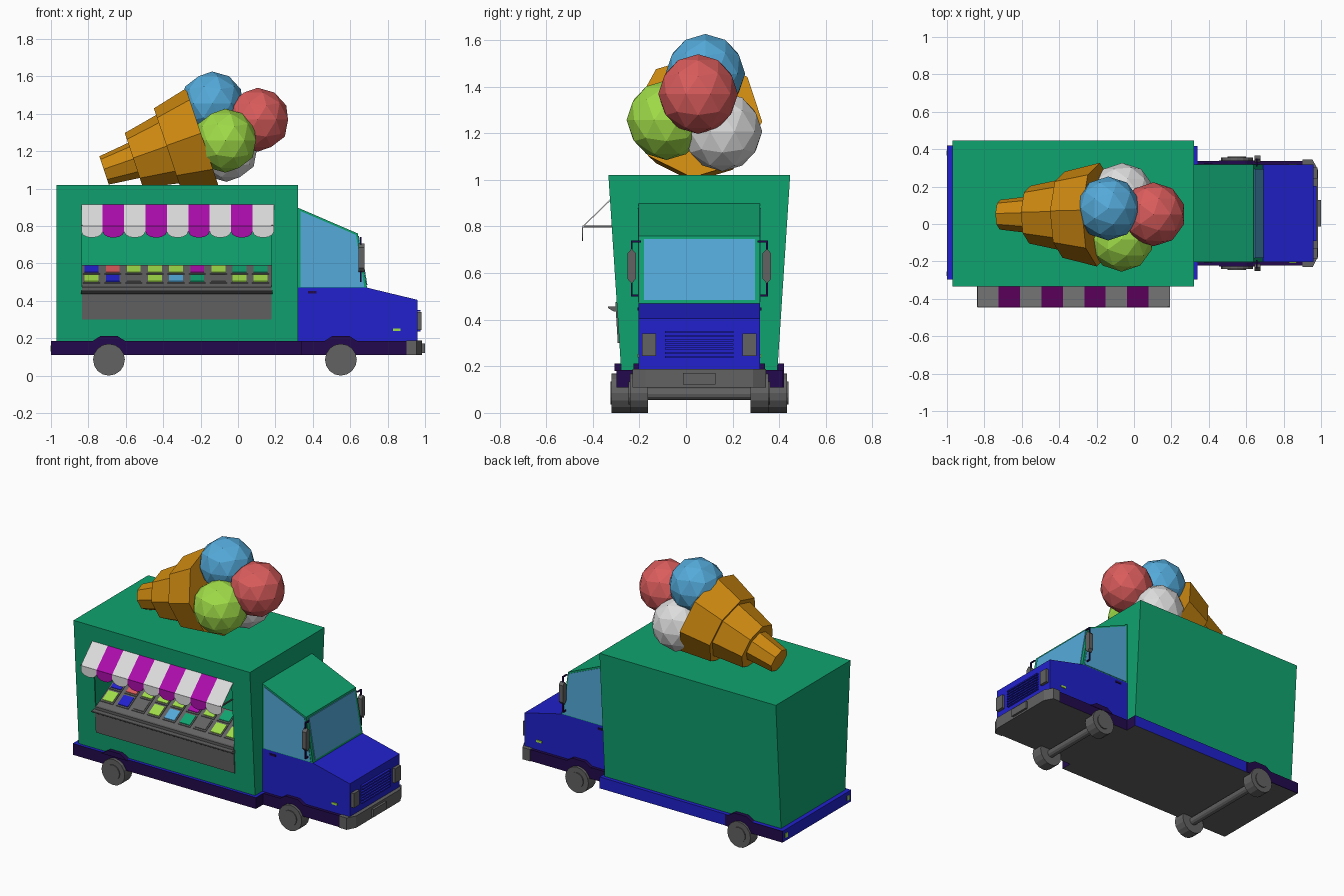
import bpy, bmesh, math
from mathutils import Vector

if "Cube" in bpy.data.objects:
    bpy.data.objects.remove(bpy.data.objects["Cube"])

CY = 0.057  # centre line of the truck


def lin(c):
    c /= 255
    return c / 12.92 if c <= 0.04045 else ((c + 0.055) / 1.055) ** 2.4


def material(name, r, g, b):
    m = bpy.data.materials.new(name)
    m.diffuse_color = (lin(r), lin(g), lin(b), 1)
    m.use_nodes = True
    m.node_tree.nodes["Principled BSDF"].inputs["Base Color"].default_value = m.diffuse_color
    return m


GREEN = material("green", 16, 163, 112)
BLUE = material("blue", 33, 33, 205)
DARK = material("dark_purple", 34, 10, 76)
GREY = material("grey", 98, 98, 98)
WHITE = material("white", 220, 220, 220)
MAGENTA = material("magenta", 172, 12, 172)
ORANGE = material("wafer_orange", 204, 136, 16)
SKY = material("sky_blue", 84, 170, 218)
RED = material("red", 218, 92, 92)
LIME = material("lime", 160, 220, 72)


def finish(name, bm, *mats):
    bmesh.ops.recalc_face_normals(bm, faces=bm.faces)
    me = bpy.data.meshes.new(name)
    bm.to_mesh(me)
    bm.free()
    for m in mats:
        me.materials.append(m)
    ob = bpy.data.objects.new(name, me)
    bpy.context.collection.objects.link(ob)
    return ob


def prism(name, pts, lo, hi, axis, mat):
    """Extrude a 2D profile along an axis from lo to hi."""
    place = {"x": lambda a, b, d: (d, a, b),
             "y": lambda a, b, d: (a, d, b),
             "z": lambda a, b, d: (a, b, d)}[axis]
    bm = bmesh.new()
    v0 = [bm.verts.new(place(a, b, lo)) for a, b in pts]
    v1 = [bm.verts.new(place(a, b, hi)) for a, b in pts]
    bm.faces.new(v0)
    bm.faces.new(v1)
    n = len(pts)
    for i in range(n):
        j = (i + 1) % n
        bm.faces.new((v0[i], v0[j], v1[j], v1[i]))
    return finish(name, bm, mat)


def box(name, x0, x1, y0, y1, z0, z1, mat):
    return prism(name, [(x0, z0), (x1, z0), (x1, z1), (x0, z1)], y0, y1, "y", mat)


def cylinder(name, x, z, r, y0, y1, mat, n=16):
    pts = [(x + r * math.cos(2 * math.pi * i / n), z + r * math.sin(2 * math.pi * i / n)) for i in range(n)]
    return prism(name, pts, y0, y1, "y", mat)


def half(z):  # half width of the tapered van body at a height
    return 0.335 + (z - 0.18) * 0.0655


# Van body: tapered shell with a serving opening in the front side
def ring(bm, x0, x1, z0, z1, side):
    return [bm.verts.new((x, CY + side * half(z), z)) for x, z in ((x0, z0), (x1, z0), (x1, z1), (x0, z1))]


bm = bmesh.new()
f = ring(bm, -0.97, 0.32, 0.18, 1.02, -1)
b = ring(bm, -0.97, 0.32, 0.18, 1.02, 1)
o = ring(bm, -0.835, 0.18, 0.455, 0.905, -1)
bm.faces.new(b)
for i in range(4):
    j = (i + 1) % 4
    bm.faces.new((f[i], f[j], b[j], b[i]))
    bm.faces.new((f[i], f[j], o[j], o[i]))
body = finish("van_body", bm, GREEN)
sol = body.modifiers.new("wall", "SOLIDIFY")
sol.thickness = 0.01
sol.offset = -1

# Counter with front panel and ledge
fy = lambda z: CY - half(z)
prism("serving_counter", [(fy(0.30) - 0.007, 0.30), (fy(0.46) - 0.007, 0.475), (-0.285, 0.475), (-0.08, 0.59), (-0.08, 0.30)],
      -0.835, 0.18, "x", GREY)
prism("counter_ledge", [(-0.335, 0.45), (-0.335, 0.457), (-0.29, 0.457), (-0.29, 0.435), (-0.31, 0.435)],
      -0.84, 0.185, "x", GREY)

# Tubs of ice cream in two rows
rows = [(0.515, (LIME, BLUE, GREY, LIME, SKY, GREEN, GREY, LIME, LIME)),
        (0.564, (BLUE, RED, LIME, LIME, LIME, MAGENTA, LIME, GREEN, GREEN))]
for z, colours in rows:
    y = -0.285 + (z - 0.475) / 0.115 * 0.205
    for i, m in enumerate(colours):
        x = -0.783 + i * 0.113
        for nm, wx, wy, up, mm in (("tub_rim", 0.045, 0.04, 0.004, GREY), ("tub_filling", 0.037, 0.032, 0.008, m)):
            dz = wy * 0.56
            prism(nm, [(y - wy, z - dz + up), (y + wy, z + dz + up), (y + wy, z + dz - 0.01), (y - wy, z - dz - 0.01)],
                  x - wx, x + wx, "x", mm)

# Striped awning with scalloped flaps
w = 1.03 / 9
for i in range(9):
    x0 = -0.838 + i * w
    m = MAGENTA if i % 2 else WHITE
    prism("awning_stripe", [(-0.325, 0.917), (-0.445, 0.80), (-0.445, 0.794), (-0.325, 0.91)], x0, x0 + w, "x", m)
    arc = [(x0 + w / 2 - w / 2 * math.cos(math.pi * k / 6), 0.77 - 0.033 * math.sin(math.pi * k / 6)) for k in range(7)]
    prism("awning_scallop", [(x0, 0.80)] + arc + [(x0 + w, 0.80)], -0.446, -0.442, "y", m)
for x in (-0.835, 0.182):
    box("awning_rod", x - 0.004, x + 0.004, -0.445, -0.315, 0.796, 0.804, GREY)

# Chassis
rear = box("rear_chassis", -1.0, 0.34, CY - 0.355, CY + 0.36, 0.11, 0.185, DARK)
rear.data.materials.append(BLUE)
rear.data.materials.append(GREY)
for p in rear.data.polygons:
    n = p.normal
    if n.z < -0.5:
        p.material_index = 2
    elif n.y > 0.5 or n.x < -0.5 or n.z > 0.5:
        p.material_index = 1
box("rear_skirt_plate", -1.0, -0.58, CY + 0.358, CY + 0.363, 0.11, 0.185, DARK)
front = box("front_chassis", 0.34, 0.91, CY - 0.28, CY + 0.28, 0.11, 0.185, DARK)
front.data.materials.append(GREY)
for p in front.data.polygons:
    p.material_index = int(p.normal.z < -0.5)

# Cab: blue lower part, green upper part, glass plates
H = 0.26
prism("cab_lower", [(0.315, 0.18), (0.96, 0.18), (0.96, 0.405), (0.69, 0.47), (0.315, 0.47)], CY - H, CY + H, "y", BLUE)
prism("cab_upper", [(0.315, 0.47), (0.69, 0.47), (0.64, 0.76), (0.315, 0.90)], CY - H, CY + H, "y", GREEN)
prism("windscreen", [(0.688, 0.485), (0.692, 0.485), (0.647, 0.747), (0.642, 0.747)], CY - 0.238, CY + 0.238, "y", SKY)

# Mirrored cab, wheel and lamp parts
for s in (-1, 1):
    def span(a, c):
        return sorted((CY + s * a, CY + s * c))
    prism("side_window", [(0.333, 0.475), (0.675, 0.475), (0.631, 0.752), (0.333, 0.88)], *span(H - 0.002, H + 0.003), "y", SKY)
    box("door_handle", 0.375, 0.42, *span(H, H + 0.006), 0.44, 0.452, DARK)
    box("side_indicator", 0.83, 0.87, *span(H, H + 0.005), 0.238, 0.252, LIME)
    box("headlight", 0.955, 0.98, *span(0.185, 0.245), 0.245, 0.34, GREY)
    box("rear_lamp", -1.003, -0.995, *span(0.31, 0.335), 0.13, 0.16, LIME)
    y0, y1 = span(0.272, 0.308)
    ym = (y0 + y1) / 2
    prism("mirror", [(y0, 0.575), (ym, 0.555), (y1, 0.575), (y1, 0.685), (ym, 0.705), (y0, 0.685)], 0.645, 0.675, "x", GREY)
    box("mirror_post", 0.652, 0.66, *span(0.286, 0.294), 0.50, 0.74, DARK)
    for z in (0.50, 0.732):
        box("mirror_arm", 0.652, 0.66, *span(0.25, 0.294), z, z + 0.008, DARK)
    for x, out, side in ((-0.69, 0.382, 0.36), (0.55, 0.304, 0.28)):
        cylinder("wheel", x, 0.085, 0.085, *span(out - 0.085, out - 0.006), GREY)
        cylinder("wheel_hub", x, 0.085, 0.05, *span(out - 0.01, out), GREY)
        prism("wheel_arch", [(x - 0.095, 0.18), (x - 0.045, 0.212), (x + 0.045, 0.212), (x + 0.095, 0.18)],
              *span(side - 0.06, side + 0.003), "y", DARK)
for x, r in ((-0.69, 0.30), (0.55, 0.23)):
    cylinder("axle", x, 0.082, 0.027, CY - r, CY + r, GREY, 12)

# Front end: grille, bumper and blank plate
for i in range(7):
    z = 0.235 + i * 0.018
    box("grille_slat", 0.955, 0.975, CY - 0.147, CY + 0.147, z, z + 0.009, BLUE)
prism("front_bumper", [(0.90, CY - 0.287), (0.955, CY - 0.287), (0.985, CY - 0.23), (0.985, CY + 0.23),
                       (0.955, CY + 0.287), (0.90, CY + 0.287)], 0.11, 0.188, "z", GREY)
box("blank_plate", 0.98, 1.0, CY - 0.07, CY + 0.07, 0.122, 0.172, GREY)

# Rooftop wafer cone: stepped eight-sided rings along a tilted axis
tilt = math.radians(18.5)
ax = Vector((math.cos(tilt), 0, math.sin(tilt)))
up = Vector((-math.sin(tilt), 0, math.cos(tilt)))
side = Vector((0, 1, 0))
base = Vector((-0.716, 0.05, 1.097))
bm = bmesh.new()
prev = None
for t, r in ((0, 0.08), (0.175, 0.10), (0.168, 0.155), (0.366, 0.195), (0.358, 0.231), (0.554, 0.278)):
    cur = []
    for k in range(8):
        a = math.radians(k * 45 - 5)
        cur.append(bm.verts.new(base + ax * t + (side * math.cos(a) + up * math.sin(a)) * r))
    if prev:
        for k in range(8):
            bm.faces.new((prev[k], prev[(k + 1) % 8], cur[(k + 1) % 8], cur[k]))
    else:
        bm.faces.new(cur)
    prev = cur
bm.faces.new(prev)
finish("wafer_cone", bm, ORANGE)

# Four faceted scoops
for name, x, y, z, m in (("blue_scoop", -0.138, 0.083, 1.455, SKY), ("red_scoop", 0.105, 0.052, 1.368, RED),
                         ("lime_scoop", -0.067, -0.084, 1.256, LIME), ("white_scoop", -0.062, 0.156, 1.207, WHITE)):
    bm = bmesh.new()
    bmesh.ops.create_icosphere(bm, subdivisions=2, radius=0.171)
    bmesh.ops.translate(bm, verts=bm.verts, vec=(x, y, z))
    finish(name, bm, m)
